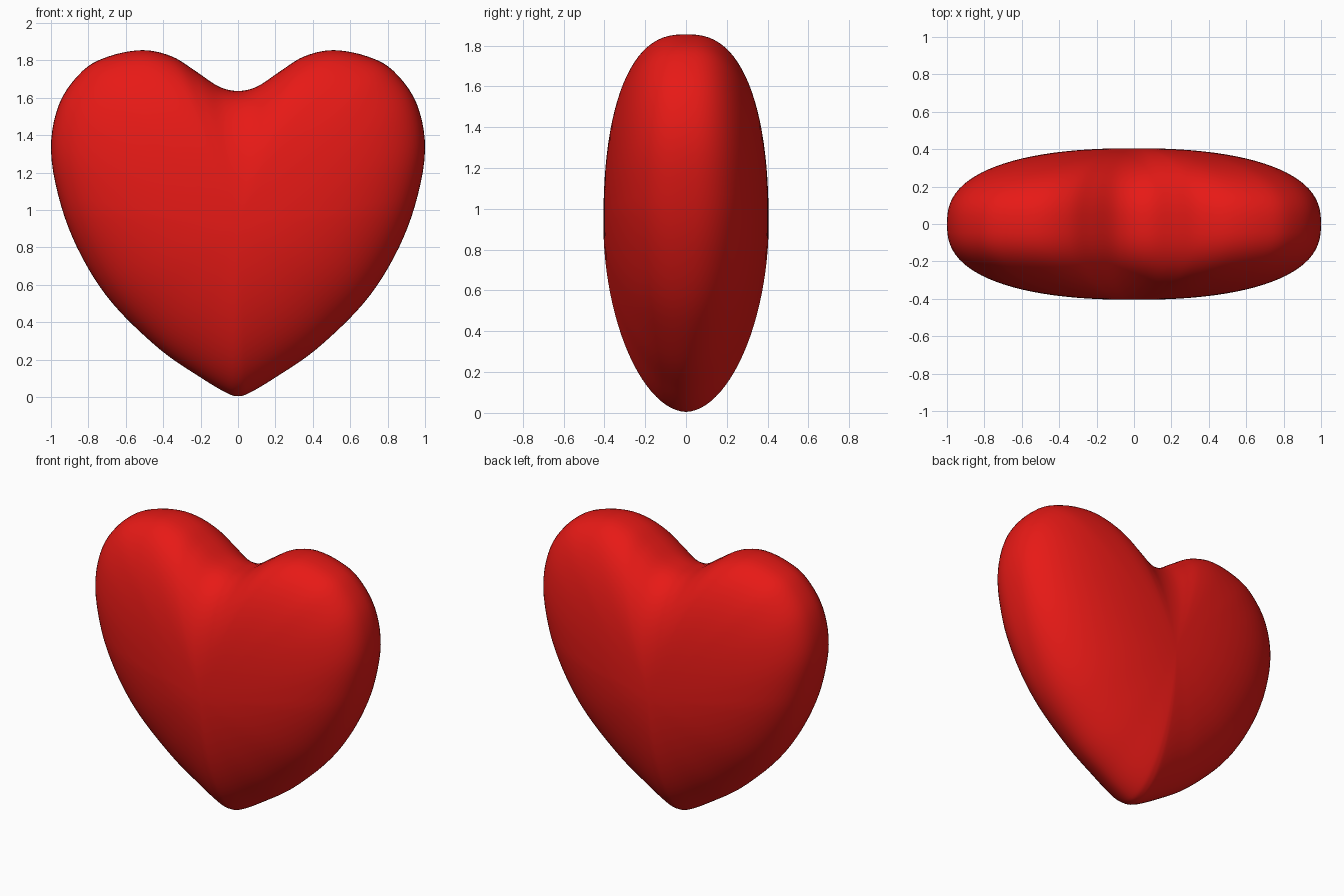
import bpy, bmesh, math
from mathutils import Vector

if "Cube" in bpy.data.objects:
    bpy.data.objects.remove(bpy.data.objects["Cube"])

# Right half of the front outline (x, z), from bottom tip to cleft
HALF = [(0, 0.005), (0.06, 0.022), (0.2, 0.105), (0.42, 0.257), (0.67, 0.50), (0.835, 0.75),
        (0.945, 1.02), (1.0, 1.32), (0.955, 1.57), (0.83, 1.745), (0.69, 1.822),
        (0.51, 1.855), (0.355, 1.822), (0.23, 1.745), (0.125, 1.673), (0.06, 1.645), (0, 1.637)]
CENTRE = Vector((0, 0.92))
DEPTH = 0.405
STEPS, RINGS = 5, 48


def smooth_loop(points):
    """Closed Catmull-Rom curve through the points."""
    n, out = len(points), []
    for i in range(n):
        a, b, c, d = (points[(i + k) % n] for k in (-1, 0, 1, 2))
        for s in range(STEPS):
            t = s / STEPS
            out.append(0.5 * (2 * b + (c - a) * t + (2 * a - 5 * b + 4 * c - d) * t * t
                              + (3 * b - a - 3 * c + d) * t ** 3))
    return out


right = [Vector(p) for p in HALF]
left = [Vector((-p.x, p.y)) for p in reversed(right[1:-1])]
outline = smooth_loop(right + left)

# Puffed body: shrinking copies of the outline, fuller at the lobes than the tip
bm = bmesh.new()
rings = []
for k in range(1, RINGS):
    t = math.pi * k / RINGS
    ring = []
    for p in outline:
        d = p - CENTRE
        up = min(1, max(0, (d.normalized().y + 1) / 1.1))
        e = 1.88 + 0.42 * up
        q = 1.88 + 0.65 * up
        r = math.sin(t) ** (2 / e)
        c = math.cos(t)
        y = -math.copysign(DEPTH * abs(c) ** (2 / q), c) if abs(c) > 1e-6 else 0
        ring.append(bm.verts.new((d.x * r, y, CENTRE.y + d.y * r)))
    rings.append(ring)
n = len(outline)
for a, b in zip(rings, rings[1:]):
    for i in range(n):
        j = (i + 1) % n
        bm.faces.new((a[i], a[j], b[j], b[i]))
for ring, y in ((rings[0], -DEPTH), (rings[-1], DEPTH)):
    pole = bm.verts.new((0, y, CENTRE.y))
    for i in range(n):
        bm.faces.new((pole, ring[i], ring[(i + 1) % n]))
bmesh.ops.recalc_face_normals(bm, faces=bm.faces)
for f in bm.faces:
    f.smooth = True

mesh = bpy.data.meshes.new("heart")
bm.to_mesh(mesh)
bm.free()
heart = bpy.data.objects.new("heart", mesh)
bpy.context.collection.objects.link(heart)

# Red finish
red = bpy.data.materials.new("red")
red.diffuse_color = (0.8, 0.01, 0.008, 1)
red.use_nodes = True
red.node_tree.nodes["Principled BSDF"].inputs["Base Color"].default_value = red.diffuse_color
mesh.materials.append(red)
